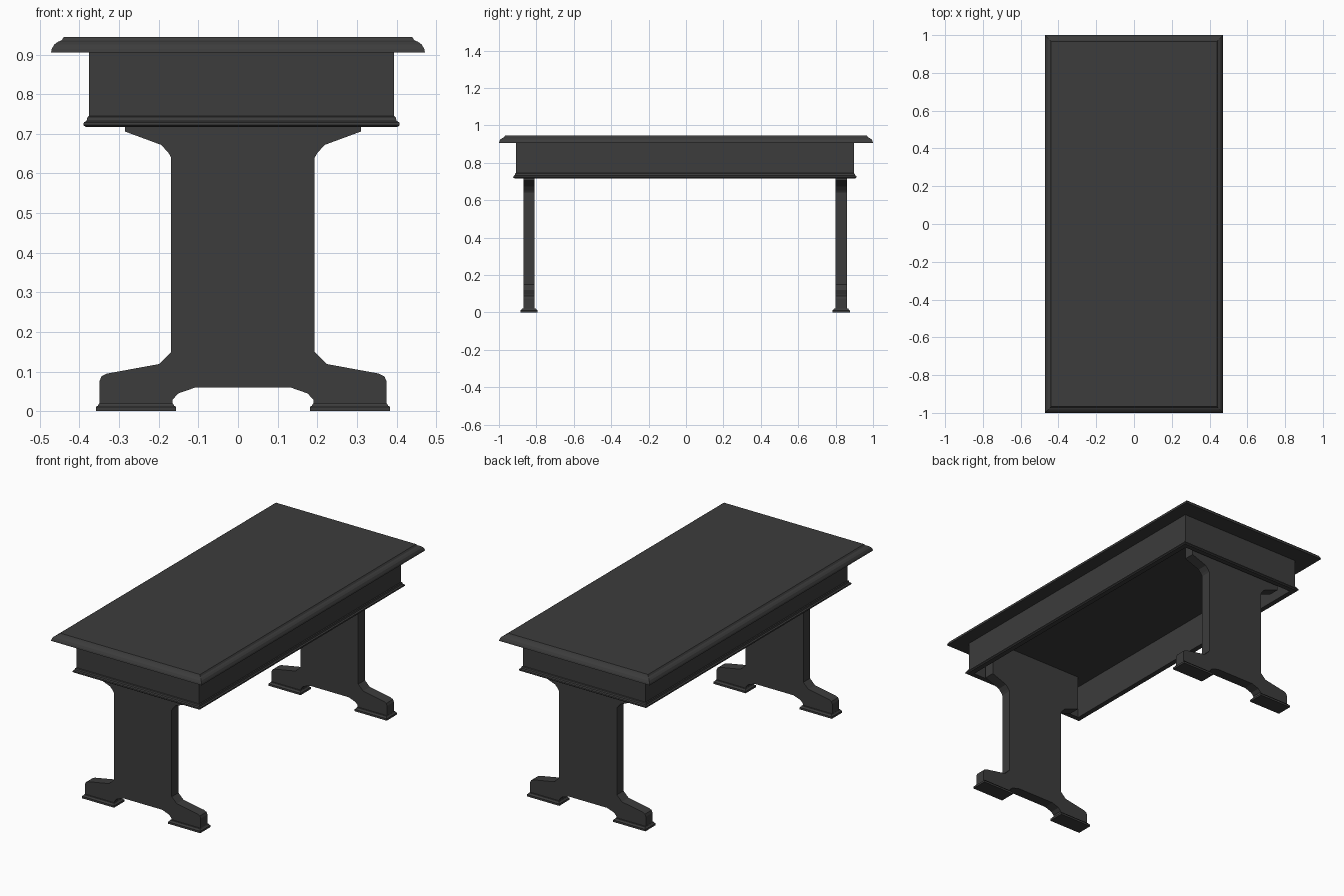
import bpy, bmesh

if "Cube" in bpy.data.objects:
    bpy.data.objects.remove(bpy.data.objects["Cube"])

dark = bpy.data.materials.new("dark_wood")
dark.diffuse_color = (0.045, 0.045, 0.045, 1)
dark.use_nodes = True
dark.node_tree.nodes["Principled BSDF"].inputs["Base Color"].default_value = dark.diffuse_color


def finish(name, bm):
    bmesh.ops.recalc_face_normals(bm, faces=bm.faces[:])
    me = bpy.data.meshes.new(name)
    bm.to_mesh(me)
    bm.free()
    me.materials.append(dark)
    ob = bpy.data.objects.new(name, me)
    bpy.context.collection.objects.link(ob)
    return ob


def rect_loft(name, cx, cy, hx, hy, profile, closed=False):
    """Sweep an (outward offset, z) profile round a rectangle; cap it, or close it as a frame."""
    bm = bmesh.new()
    rings = [[bm.verts.new((cx + sx * (hx + o), cy + sy * (hy + o), z))
              for sx, sy in ((-1, -1), (1, -1), (1, 1), (-1, 1))] for o, z in profile]
    pairs = list(zip(rings, rings[1:]))
    if closed:
        pairs.append((rings[-1], rings[0]))
    else:
        bm.faces.new(rings[0])
        bm.faces.new(rings[-1])
    for a, b in pairs:
        for i in range(4):
            j = (i + 1) % 4
            bm.faces.new((a[i], a[j], b[j], b[i]))
    return finish(name, bm)


# Table top with moulded rim
rect_loft("table_top", 0, 0, 0.472, 1.0,
          [(0, .905), (-.002, .914), (-.008, .925), (-.017, .932),
           (-.027, .936), (-.033, .945)])

# Hollow apron with a bead along its lower edge
rect_loft("apron", 0.009, -0.006, 0.385, 0.904,
          [(0, .905), (0, .745), (.004, .742), (.006, .733), (.013, .729),
           (.014, .722), (.008, .717), (-.02, .717), (-.02, .905)], closed=True)

# Trestle legs: half outline mirrored about the leg centre, then extruded
CX, CY = 0.0125, -0.005
half = [(.298, .905), (.298, .706), (.206, .672), (.188, .652), (.181, .640),
        (.181, .150), (.212, .119), (.343, .095), (.357, .088), (.3625, .075),
        (.3625, .018), (.178, .018), (.178, .029), (.163, .045), (.120, .060)]
outline = half + [(-x, z) for x, z in reversed(half)]

for side, label in ((-1, "front"), (1, "back")):
    bm = bmesh.new()
    y = CY + side * 0.8345
    face = bm.faces.new([bm.verts.new((CX + x, y - 0.03, z)) for x, z in outline])
    ext = bmesh.ops.extrude_face_region(bm, geom=[face])
    bmesh.ops.translate(bm, vec=(0, 0.06, 0),
                        verts=[v for v in ext["geom"] if isinstance(v, bmesh.types.BMVert)])
    finish(label + "_leg", bm)

    # Foot pads under each leg
    for sx, lr in ((-1, "left"), (1, "right")):
        rect_loft(f"{label}_{lr}_foot_pad", CX + sx * 0.27, y, 0.101, 0.046,
                  [(0, 0), (0, .011), (-.005, .014), (-.008, .020)])
